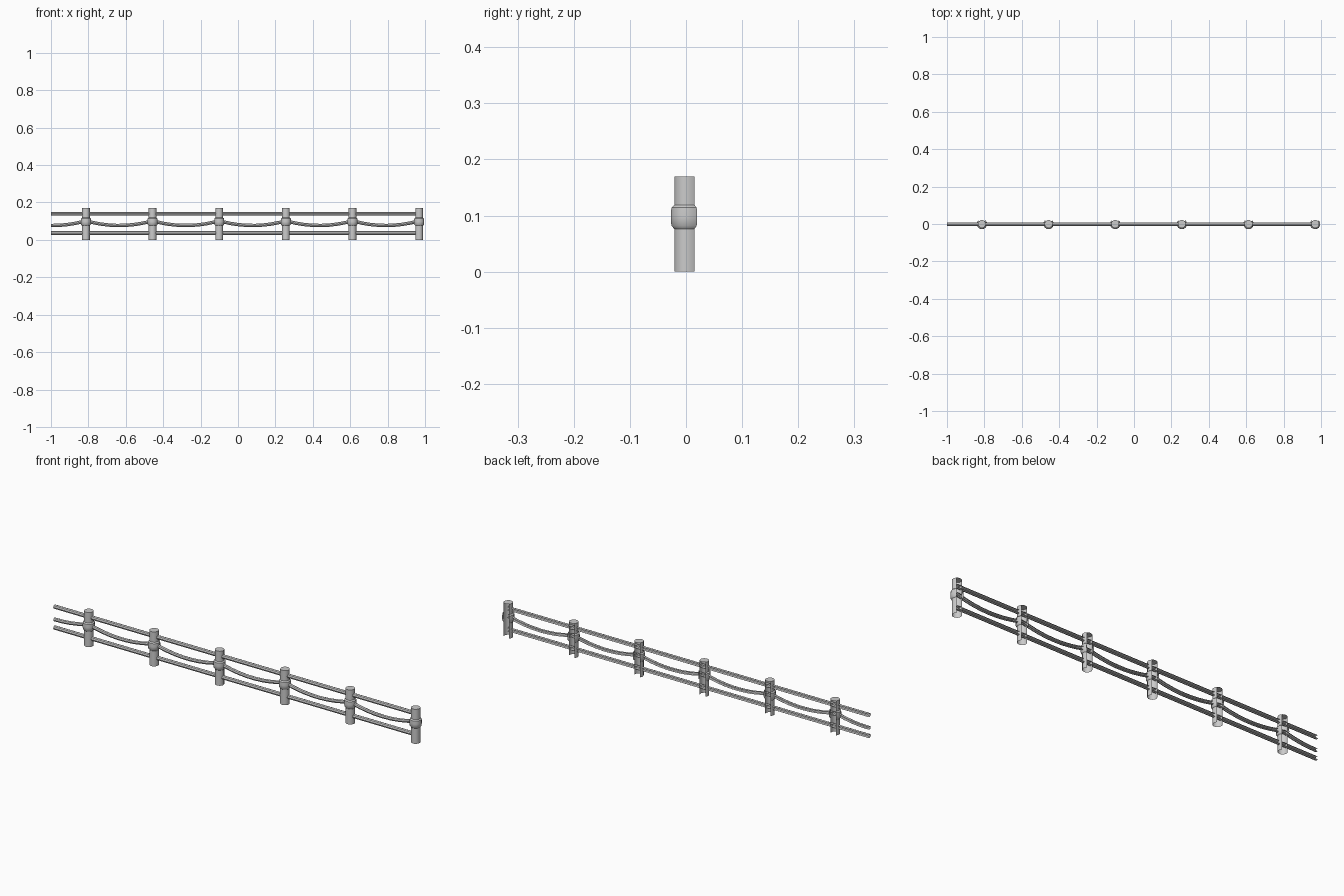
import bpy, bmesh, math
from mathutils import Vector

if "Cube" in bpy.data.objects:
    bpy.data.objects.remove(bpy.data.objects["Cube"])

SPACING = 0.3563
POSTS = [-0.813 + SPACING * i for i in range(6)]


def finish(name, bm):
    me = bpy.data.meshes.new(name)
    bm.to_mesh(me)
    bm.free()
    ob = bpy.data.objects.new(name, me)
    bpy.context.collection.objects.link(ob)
    for p in me.polygons:
        p.use_smooth = True
    bpy.context.view_layer.objects.active = ob
    ob.select_set(True)
    bpy.ops.object.shade_smooth_by_angle(angle=math.radians(40))
    ob.select_set(False)
    return ob


def shell(name, rows, sides, x, cap=False, gap=0):
    """Upright lathe of (radius, z) rows; gap = number of open faces at the back."""
    bm = bmesh.new()
    rings = []
    for r, z in rows:
        # rear faces are centred on +y
        angs = [math.pi / 2 + (i + gap / 2) * 2 * math.pi / sides for i in range(sides)]
        rings.append([bm.verts.new((x + r * math.cos(a), r * math.sin(a), z)) for a in angs])
    for a, b in zip(rings, rings[1:]):
        for i in range(sides - gap):
            j = (i + 1) % sides
            bm.faces.new((a[i], a[j], b[j], b[i]))
    if cap:
        bm.faces.new(rings[-1])
    return finish(name, bm)


def tube(name, pts, r, sides=8, gap=0):
    """Bar along x following (x, z) points; gap = open faces at the back."""
    bm = bmesh.new()
    rings = []
    for k, (x, z) in enumerate(pts):
        p, q = pts[max(k - 1, 0)], pts[min(k + 1, len(pts) - 1)]
        t = Vector((q[0] - p[0], 0, q[1] - p[1])).normalized()
        up = Vector((-t.z, 0, t.x))
        ring = []
        for i in range(sides):
            a = (i + gap / 2) * 2 * math.pi / sides
            ring.append(bm.verts.new(Vector((x, r * math.cos(a), z)) + up * r * math.sin(a)))
        rings.append(ring)
    for a, b in zip(rings, rings[1:]):
        for i in range(sides - gap):
            j = (i + 1) % sides
            bm.faces.new((a[i], b[i], b[j], a[j]))
    return finish(name, bm)


# Posts, open slot down the back, with a bound collar each
for n, x in enumerate(POSTS):
    shell(f"post_{n}", [(0.0215, 0), (0.0215, 0.17)], 12, x, cap=True, gap=3)
    shell(f"collar_{n}", [(0.0215, 0.076), (0.027, 0.082), (0.028, 0.098), (0.027, 0.114), (0.0215, 0.119)],
          12, x, gap=3)

# Straight rails
for name, z in (("lower_rail", 0.037), ("upper_rail", 0.14)):
    tube(name, [(-1, z), (POSTS[-1], z)], 0.01, gap=2)

# Sagging rope, hung between the collars
path = []
for k in range(46):
    x = -1 + (POSTS[-1] + 1) * k / 45
    u = ((x - POSTS[0]) / SPACING) % 1
    path.append((x, 0.077 + 0.025 * (2 * u - 1) ** 2))
tube("rope", path, 0.009, gap=2)
